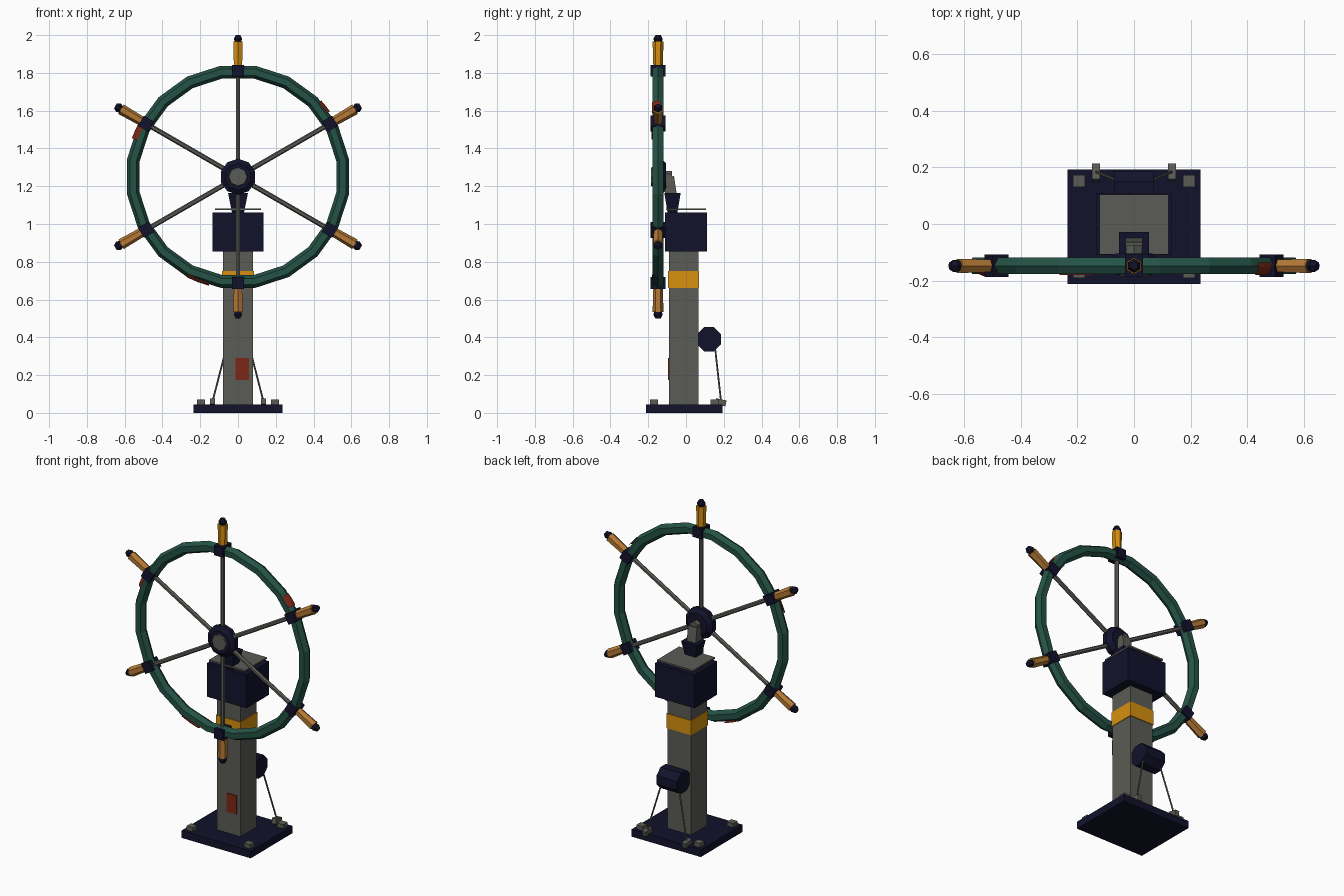
import bpy, bmesh, math
from mathutils import Vector, Matrix

if "Cube" in bpy.data.objects:
    bpy.data.objects.remove(bpy.data.objects["Cube"])


def material(name, rgb):
    m = bpy.data.materials.new(name)
    m.diffuse_color = (*rgb, 1)
    m.use_nodes = True
    m.node_tree.nodes["Principled BSDF"].inputs["Base Color"].default_value = m.diffuse_color
    return m


NAVY = material("dark navy", (0.006, 0.006, 0.025))
GRAY = material("warm gray", (0.105, 0.105, 0.092))
GREEN = material("deep green", (0.018, 0.085, 0.06))
YELLOW = material("amber", (0.68, 0.28, 0.005))
TAN = material("tan wood", (0.46, 0.19, 0.035))
RED = material("rust red", (0.2, 0.02, 0.008))


def finish(name, bm, mat):
    bmesh.ops.recalc_face_normals(bm, faces=bm.faces)
    me = bpy.data.meshes.new(name)
    bm.to_mesh(me)
    bm.free()
    me.materials.append(mat)
    ob = bpy.data.objects.new(name, me)
    bpy.context.collection.objects.link(ob)
    return ob


def box(name, lo, hi, mat, taper=1.0, rot=None):
    """Box between two corners; taper scales the bottom, rot turns it about its centre."""
    lo, hi = Vector(lo), Vector(hi)
    c, s = (lo + hi) / 2, hi - lo
    bm = bmesh.new()
    bmesh.ops.create_cube(bm, size=1)
    for v in bm.verts:
        k = taper if v.co.z < 0 else 1
        v.co = Vector((v.co.x * s.x * k, v.co.y * s.y * k, v.co.z * s.z))
        if rot:
            v.co = rot @ v.co
        v.co += c
    return finish(name, bm, mat)


def rod(name, p, q, r1, r2, sides, mat, turn=0.0):
    """Straight prism or cone from p to q."""
    p, q = Vector(p), Vector(q)
    d = q - p
    m = (Matrix.Translation((p + q) / 2) @ d.to_track_quat('Z', 'Y').to_matrix().to_4x4()
         @ Matrix.Rotation(turn, 4, 'Z'))
    bm = bmesh.new()
    bmesh.ops.create_cone(bm, cap_ends=True, segments=sides, radius1=r1,
                          radius2=r2, depth=d.length, matrix=m)
    return finish(name, bm, mat)


# Base plate, post and head
box("base_plate", (-0.235, -0.212, 0), (0.235, 0.192, 0.045), NAVY)
box("post", (-0.08, -0.09, 0.04), (0.08, 0.065, 0.87), GRAY)
box("post_band", (-0.084, -0.095, 0.66), (0.084, 0.07, 0.75), YELLOW)
box("post_plate", (-0.012, -0.096, 0.175), (0.057, -0.088, 0.29), RED)
box("head_box", (-0.135, -0.11, 0.855), (0.135, 0.11, 1.06), NAVY)
box("head_cap_plate", (-0.122, -0.107, 1.073), (0.122, 0.105, 1.083), GRAY)
box("neck", (-0.053, -0.115, 1.06), (0.053, -0.028, 1.165), NAVY, taper=0.6)
box("wheel_bracket", (-0.03, -0.115, 1.14), (0.03, -0.055, 1.25), GRAY,
    rot=Matrix.Rotation(0.15, 3, 'X'))

# Base bolts
for sx in (-1, 1):
    for y in (-0.17, 0.152):
        box("base_bolt", (sx * 0.195 - 0.021, y - 0.021, 0.04),
            (sx * 0.195 + 0.021, y + 0.021, 0.07), GRAY)

# Rear drum with two stay cables and their anchors
rod("rear_drum", (-0.07, 0.122, 0.39), (0.07, 0.122, 0.39), 0.069, 0.069, 8, NAVY, math.pi / 8)
for sx in (-1, 1):
    rod("stay_cable", (sx * 0.058, 0.152, 0.36), (sx * 0.135, 0.185, 0.06), 0.005, 0.005, 5, GRAY)
    box("cable_anchor", (sx * 0.135 - 0.014, 0.155, 0.04),
        (sx * 0.135 + 0.014, 0.212, 0.072), GRAY, rot=Matrix.Rotation(-0.2, 3, 'X'))

# Wheel rim: faceted ring
CY, CZ, R = -0.148, 1.25, 0.561


def polar(r, a, y=CY):
    return Vector((r * math.cos(a), y, CZ + r * math.sin(a)))


def ring_arc(name, a0, a1, steps, tube, t_list, mat, closed):
    """Sweep tube-section angles t_list around the wheel centre."""
    bm = bmesh.new()
    rows = []
    for i in range(steps + (0 if closed else 1)):
        a = a0 + (a1 - a0) * i / steps
        rows.append([bm.verts.new(polar(R + tube * math.cos(t), a, CY + tube * math.sin(t)))
                     for t in t_list])
    n, m = len(rows), len(t_list)
    for i in range(n if closed else n - 1):
        for j in range(m if closed else m - 1):
            A, B = rows[i], rows[(i + 1) % n]
            bm.faces.new((A[j], B[j], B[(j + 1) % m], A[(j + 1) % m]))
    return finish(name, bm, mat)


ring_arc("wheel_rim", math.pi / 20, math.pi * 2.05, 20, 0.034,
         [math.pi / 3 * k for k in range(6)], GREEN, True)

# Rust patches: thin skins over the rim
for deg, half, t0, t1 in ((39, 3.5, -60, 20), (156, 4, -80, 0), (249, 6, -60, 10)):
    ring_arc("rim_patch", math.radians(deg - half), math.radians(deg + half), 2, 0.0365,
             [math.radians(t0 + (t1 - t0) * k / 3) for k in range(4)], RED, False)

# Hub: stacked faceted discs
rod("hub_front", polar(0, 0, -0.178), polar(0, 0, -0.16), 0.07, 0.095, 10, NAVY)
rod("hub_middle", polar(0, 0, -0.16), polar(0, 0, -0.13), 0.095, 0.095, 10, NAVY)
rod("hub_back", polar(0, 0, -0.13), polar(0, 0, -0.105), 0.095, 0.07, 10, NAVY)
rod("hub_cap", polar(0, 0, -0.186), polar(0, 0, -0.175), 0.048, 0.052, 8, GRAY)
rod("axle", polar(0, 0, -0.11), polar(0, 0, -0.075), 0.03, 0.03, 6, GRAY)

# Spokes, rim clamps, handles and handle tips
for k in range(6):
    a = math.radians(90 + 60 * k)
    rod("spoke", polar(0.06, a), polar(0.55, a), 0.013, 0.013, 6, GRAY)
    clamp_c = polar(0.562, a)
    turn = Matrix.Rotation(math.pi / 2 - a, 3, 'Y')
    box("rim_clamp", clamp_c - Vector((0.031, 0.04, 0.031)),
        clamp_c + Vector((0.031, 0.04, 0.031)), NAVY, rot=turn)
    rod("handle", polar(0.585, a), polar(0.715, a), 0.025, 0.029, 6, YELLOW if k == 0 else TAN)
    rod("handle_tip", polar(0.71, a), polar(0.73, a), 0.018, 0.025, 6, NAVY)
    rod("handle_tip_end", polar(0.73, a), polar(0.75, a), 0.025, 0.014, 6, NAVY)
